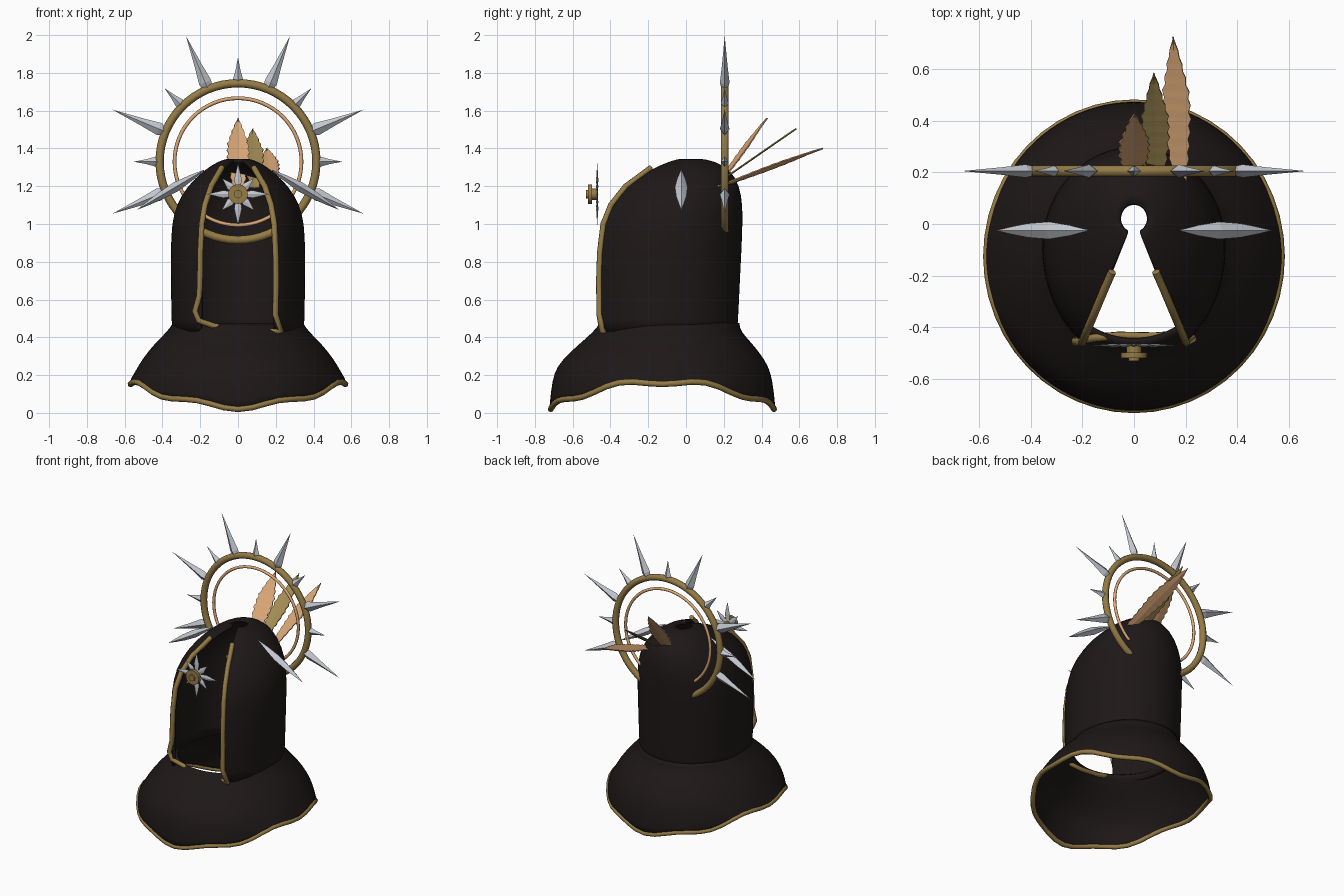
import bpy, bmesh, math
from math import sin, cos, pi, asin, sqrt, radians
from mathutils import Vector

if "Cube" in bpy.data.objects:
    bpy.data.objects.remove(bpy.data.objects["Cube"])


def mat(name, rgb):
    m = bpy.data.materials.new(name)
    m.diffuse_color = (*rgb, 1)
    m.use_nodes = True
    m.node_tree.nodes["Principled BSDF"].inputs["Base Color"].default_value = m.diffuse_color
    return m


CLOTH = mat("dark_cloth", (0.013, 0.009, 0.009))
GOLD = mat("old_gold", (0.30, 0.20, 0.06))
COPPER = mat("copper", (0.72, 0.40, 0.19))
OLIVE = mat("olive_gold", (0.36, 0.26, 0.09))
STEEL = mat("steel", (0.55, 0.58, 0.63))


def mesh_obj(name, verts, faces, m, smooth=False):
    me = bpy.data.meshes.new(name)
    me.from_pydata([tuple(v) for v in verts], [], faces)
    bm = bmesh.new()
    bm.from_mesh(me)
    bmesh.ops.recalc_face_normals(bm, faces=bm.faces)
    bm.to_mesh(me)
    bm.free()
    me.materials.append(m)
    for p in me.polygons:
        p.use_smooth = smooth
    ob = bpy.data.objects.new(name, me)
    bpy.context.collection.objects.link(ob)
    return ob


def sheet(name, rows, closed, m, thick):
    """Skin rows of points, then thicken and smooth."""
    n = len(rows[0])
    faces = []
    for r in range(len(rows) - 1):
        for i in range(n if closed else n - 1):
            j = (i + 1) % n
            faces.append((r * n + i, r * n + j, (r + 1) * n + j, (r + 1) * n + i))
    ob = mesh_obj(name, [p for row in rows for p in row], faces, m, True)
    sub = ob.modifiers.new("sub", 'SUBSURF')
    sub.levels = sub.render_levels = 1
    sol = ob.modifiers.new("thick", 'SOLIDIFY')
    sol.thickness = thick
    sol.offset = -1
    return ob


def tube(name, pts, radius, m, closed=False):
    cu = bpy.data.curves.new(name, 'CURVE')
    cu.dimensions = '3D'
    cu.bevel_depth = radius
    cu.bevel_resolution = 2
    cu.use_fill_caps = True
    sp = cu.splines.new('POLY')
    sp.points.add(len(pts) - 1)
    for p, q in zip(sp.points, pts):
        p.co = (*q, 1)
    sp.use_cyclic_u = closed
    cu.materials.append(m)
    ob = bpy.data.objects.new(name, cu)
    bpy.context.collection.objects.link(ob)
    return ob


def spike(name, base, tip, profile, flat, m):
    """Four-sided blade: profile holds (fraction, half width); flat scales depth in y."""
    base, tip = Vector(base), Vector(tip)
    axis = tip - base
    u = Vector((0, 1, 0))
    v = axis.normalized().cross(u)
    verts = []
    for f, w in profile:
        c = base + axis * f
        verts += [c + u * w * flat, c + v * w, c - u * w * flat, c - v * w]
    k = len(profile)
    faces = [(4 * r + i, 4 * r + (i + 1) % 4, 4 * r + 4 + (i + 1) % 4, 4 * r + 4 + i)
             for r in range(k - 1) for i in range(4)]
    faces.append((3, 2, 1, 0))
    top = len(verts)
    verts.append(tip)
    faces += [(4 * k - 4 + i, 4 * k - 4 + (i + 1) % 4, top) for i in range(4)]
    return mesh_obj(name, verts, faces, m)


# Hood: rings of (z, front y, back y, half width, centre y), open at the front
RINGS = [(.43, -.452, .272, .35, -.09), (.56, -.457, .28, .354, -.09), (.7, -.46, .286, .356, -.09),
         (.85, -.455, .294, .357, -.085), (1.0, -.437, .3, .352, -.075), (1.1, -.397, .3, .328, -.05),
         (1.2, -.318, .285, .27, -.01), (1.285, -.2, .24, .182, .015), (1.335, -.08, .15, .1, .02),
         (1.345, -.03, .077, .055, .02)]
rows, edge = [], []
for z, yf, yb, rx, cy in RINGS:
    w = .42 * (.02 - yf)
    a0 = asin(min(.9, w / rx))
    rf, rb = (cy - yf) / cos(a0), yb - cy
    row = []
    for i in range(41):
        t = a0 + (2 * pi - 2 * a0) * i / 40
        c = cos(t)
        row.append((rx * sin(t), cy - (rf if c > 0 else rb) * c, z))
    rows.append(row)
    edge.append(Vector(row[0]))
sheet("hood", rows, False, CLOTH, .02)

# Gold edging up both sides of the opening, joined under the chin
right = [Vector((.2, -.425, .43)), Vector((.228, -.445, .435)), Vector((.198, -.458, .52))] + edge[2:7]
right.append(edge[6].lerp(edge[7], .55))
right.append(Vector((.085, -.185, 1.298)))
left = [Vector((-p.x, p.y, p.z)) for p in right[3:]]
hook = [Vector((-.205, -.459, .62)), Vector((-.228, -.455, .54)), Vector((-.21, -.45, .49)),
        Vector((-.15, -.44, .468)), Vector((-.06, -.432, .44)), Vector((.08, -.435, .43))]
tube("hood_edging", left[::-1] + hook + right, .016, GOLD)


# Shoulder cape with a wavy hem
def hem(t):
    return .1 - .066 * cos(2 * t) - .014 * cos(8 * t)


N = 48
CAPE = [(.475, -.087, .345, .37), (.43, -.1, .375, .39), (.37, -.105, .44, .455),
        (.28, -.12, .512, .54), (.21, -.125, .55, .577)]
rows = [[(rx * sin(2 * pi * i / N), cy - ry * cos(2 * pi * i / N), z) for i in range(N)]
        for z, cy, rx, ry in CAPE]
for f, g in ((.5, .985), (1, 1)):
    rows.append([(.577 * g * sin(t), -.125 - .6 * g * cos(t), .21 + (hem(t) - .21) * f)
                 for t in (2 * pi * i / N for i in range(N))])
sheet("cape", rows, True, CLOTH, .018)
tube("cape_hem", [(x * .985, -.125 + (y + .125) * .985, z) for x, y, z in rows[-1]], .016, GOLD, True)

# Halo rings
HC = Vector((0, .205, 1.33))
for name, R, r, m in (("halo_outer_ring", .415, .022, GOLD), ("halo_inner_ring", .336, .01, COPPER)):
    bpy.ops.mesh.primitive_torus_add(major_radius=R, minor_radius=r, major_segments=64, minor_segments=10,
                                     location=HC, rotation=(pi / 2, 0, 0))
    ob = bpy.context.object
    ob.name = name
    ob.data.materials.append(m)
    bpy.ops.object.shade_smooth()

# Halo spikes: long and short in turn
for k in range(11):
    a = radians(-22.5 + 22.5 * k)
    d = Vector((cos(a), 0, sin(a)))
    if k % 2 == 0:
        spike("halo_long_spike", HC + d * .41, HC + d * .72, [(0, .02), (.14, .034), (.45, .02)], .75, STEEL)
    else:
        spike("halo_short_spike", HC + d * .41, HC + d * .552, [(0, .016), (.2, .026), (.5, .014)], .8, STEEL)

# Side blades on the hood
for s in (-1, 1):
    spike("side_blade", (s * .18, -.025, 1.285), (s * .535, -.025, 1.075),
          [(0, .002), (.2, .016), (.42, .026), (.65, .021), (.85, .01)], 1.3, STEEL)


# Serrated feathers behind the halo
def feather(name, base, tip, half, tilt, m):
    base, tip = Vector(base), Vector(tip)
    ax = tip - base
    n = ax.normalized().cross(Vector((1, 0, 0)))
    side = Vector((1, 0, 0)) * cos(tilt) + n * sin(tilt)
    verts, faces, steps = [], [], 22
    for i in range(steps + 1):
        f = i / steps
        env = min(1, .5 + f * 1.1) * min(1, (1 - f) / .38) ** .8
        w = half * env * (1 if i % 2 == 0 else .84)
        c = base + ax * f
        verts += [c - side * w, c + n * .004, c + side * w]
    for i in range(steps):
        a = 3 * i
        faces += [(a, a + 1, a + 4, a + 3), (a + 1, a + 2, a + 5, a + 4)]
    ob = mesh_obj(name, verts, faces, m)
    ob.modifiers.new("thick", 'SOLIDIFY').thickness = .006


feather("feather_upper", (0, .145, 1.17), (0, .43, 1.56), .062, .2, COPPER)
feather("feather_middle", (.088, .13, 1.19), (.077, .585, 1.505), .056, 0, OLIVE)
feather("feather_lower", (.18, .15, 1.185), (.152, .725, 1.4), .056, -.2, COPPER)

# Brooch: eight-pointed star with a gold boss
BC = Vector((0, -.47, 1.158))
for k in range(8):
    a = k * pi / 4
    d = Vector((cos(a), 0, sin(a)))
    spike("brooch_ray", BC + d * .02, BC + d * (.165 if k % 2 == 0 else .12),
          [(0, .012), (.4, .02)], .3, STEEL)
for name, r, y, depth in (("brooch_stem", .03, -.485, .04), ("brooch_disc", .052, -.508, .022),
                          ("brooch_stud", .022, -.522, .016)):
    bpy.ops.mesh.primitive_cylinder_add(vertices=20, radius=r, depth=depth, location=(0, y, BC.z),
                                        rotation=(pi / 2, 0, 0))
    ob = bpy.context.object
    ob.name = name
    ob.data.materials.append(GOLD)
    bpy.ops.object.shade_smooth_by_angle()
